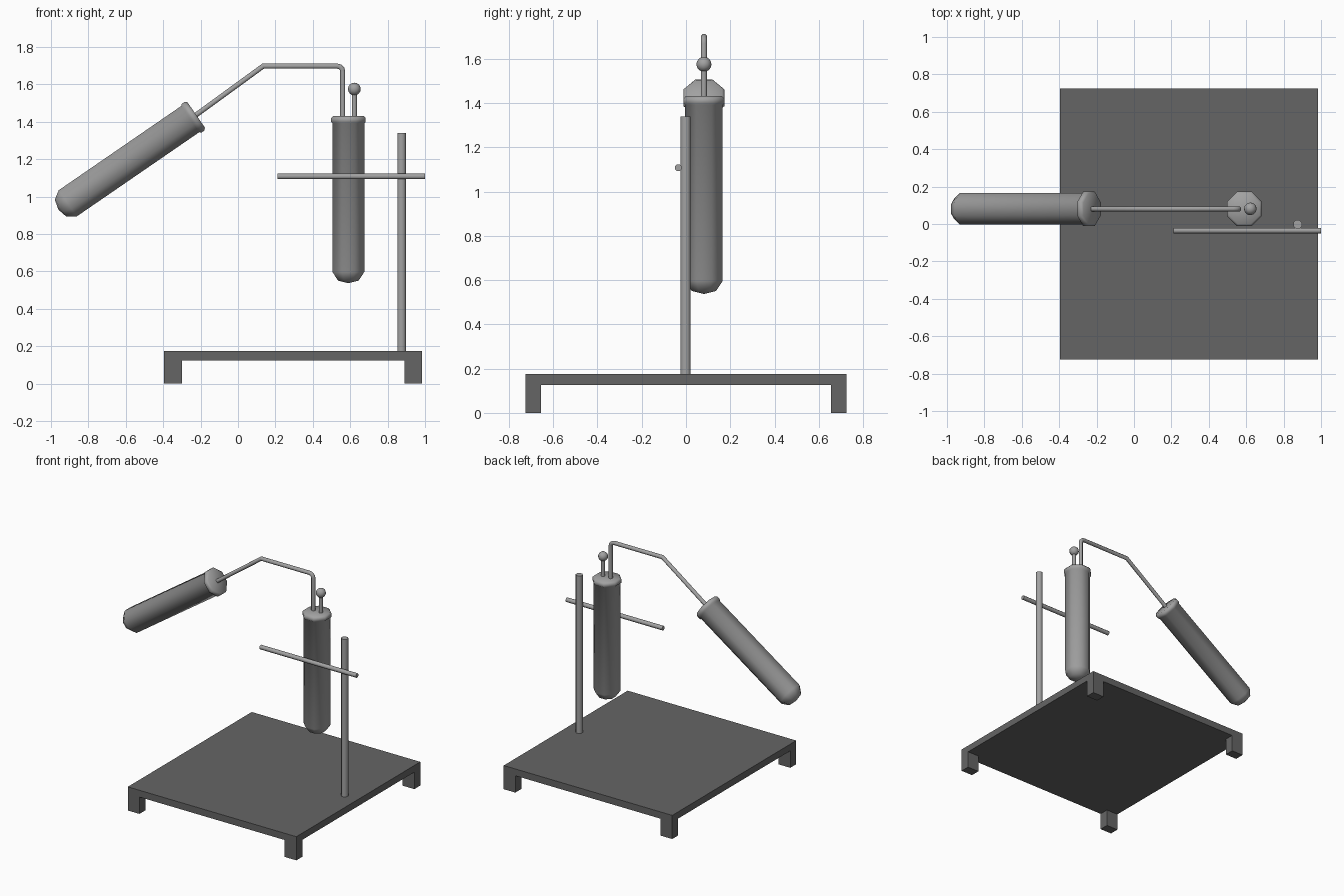
import bpy, bmesh, math
from mathutils import Matrix, Vector

cube = bpy.data.objects.get("Cube")
if cube:
    bpy.data.objects.remove(cube)


def material(name, value):
    m = bpy.data.materials.new(name)
    m.use_nodes = True
    colour = (value, value, value, 1)
    m.diffuse_color = colour
    m.node_tree.nodes["Principled BSDF"].inputs["Base Color"].default_value = colour
    return m


dark = material("dark grey", 0.13)
light = material("light grey", 0.36)
SIDES = 8


def finish(name, bm, mat, smooth=True):
    bmesh.ops.recalc_face_normals(bm, faces=bm.faces)
    mesh = bpy.data.meshes.new(name)
    bm.to_mesh(mesh)
    bm.free()
    mesh.materials.append(mat)
    ob = bpy.data.objects.new(name, mesh)
    bpy.context.collection.objects.link(ob)
    if smooth:
        bpy.ops.object.select_all(action="DESELECT")
        ob.select_set(True)
        bpy.context.view_layer.objects.active = ob
        bpy.ops.object.shade_smooth_by_angle(angle=math.radians(50))
    return ob


def box(name, low, high, mat):
    low, high = Vector(low), Vector(high)
    bm = bmesh.new()
    bmesh.ops.create_cube(bm, size=1)
    bmesh.ops.scale(bm, vec=high - low, verts=bm.verts)
    bmesh.ops.translate(bm, vec=(low + high) / 2, verts=bm.verts)
    return finish(name, bm, mat, False)


def sweep(name, path, radius, mat):
    """Round bar along a path lying in the xz plane, with mitred corners."""
    pts = [Vector(p) for p in path]
    side = Vector((0, 1, 0))
    bm = bmesh.new()
    rings = []
    for i, p in enumerate(pts):
        a = (p - pts[i - 1]).normalized() if i else (pts[1] - p).normalized()
        b = (pts[i + 1] - p).normalized() if i < len(pts) - 1 else a
        t = (a + b).normalized()
        across = t.cross(side) / t.dot(a)
        angles = [(k + 0.5) * math.tau / SIDES for k in range(SIDES)]
        rings.append([bm.verts.new(p + radius * (math.cos(g) * across + math.sin(g) * side))
                      for g in angles])
    for r, s in zip(rings, rings[1:]):
        for k in range(SIDES):
            n = (k + 1) % SIDES
            bm.faces.new((r[k], r[n], s[n], s[k]))
    bm.faces.new(rings[0])
    bm.faces.new(rings[-1])
    return finish(name, bm, mat)


def test_tube(name, bottom, tilt):
    """Eight-sided tube with rounded bottom, rolled lip and stopper."""
    profile = [(0, 0), (0.055, 0.014), (0.085, 0.06), (0.085, 0.855), (0.093, 0.862),
               (0.093, 0.882), (0.082, 0.894), (0, 0.894)]
    bm = bmesh.new()
    verts = [bm.verts.new((r / math.cos(math.pi / SIDES), 0, z)) for r, z in profile]
    edges = [bm.edges.new(pair) for pair in zip(verts, verts[1:])]
    bmesh.ops.spin(bm, geom=verts + edges, axis=(0, 0, 1), cent=(0, 0, 0),
                   angle=math.tau, steps=SIDES)
    bmesh.ops.remove_doubles(bm, verts=bm.verts, dist=0.0005)
    turn = Matrix.Rotation(math.pi / SIDES, 4, "Z")
    bm.transform(Matrix.Translation(bottom) @ Matrix.Rotation(tilt, 4, "Y") @ turn)
    return finish(name, bm, light)


# Base slab with four corner feet
X0, X1, Y = -0.395, 0.985, 0.725
box("base_slab", (X0, -Y, 0.125), (X1, Y, 0.175), dark)
for sx, x in (("right", X0), ("left", X1 - 0.095)):
    for sy, y in (("front", -Y), ("back", Y - 0.07)):
        box(f"{sy}_{sx}_foot", (x, y, 0), (x + 0.095, y + 0.07, 0.125), dark)

# Stand rod and cross bar
sweep("stand_rod", [(0.875, -0.002, 0.17), (0.875, -0.002, 1.34)], 0.025, light)
sweep("cross_bar", [(0.21, -0.035, 1.108), (1.0, -0.035, 1.108)], 0.016, light)

# Test tubes
TY = 0.081
test_tube("upright_tube", (0.59, TY, 0.537), 0)
test_tube("tilted_tube", (-0.96, TY, 0.93), math.radians(55.5))

# Bent delivery pipe with a rounded elbow
elbow = [(0.53 + 0.03 * math.sin(a), TY, 1.668 + 0.03 * math.cos(a))
         for a in (math.radians(d) for d in (0, 30, 60, 90))]
sweep("delivery_pipe", [(-0.24, TY, 1.425), (0.135, TY, 1.698)] + elbow
      + [(0.56, TY, 1.41)], 0.0145, light)

# Small knob on a stem
sweep("knob_stem", [(0.622, TY, 1.41), (0.622, TY, 1.57)], 0.0145, light)
bm = bmesh.new()
bmesh.ops.create_uvsphere(bm, u_segments=12, v_segments=8, radius=0.034)
bmesh.ops.translate(bm, vec=(0.622, TY, 1.575), verts=bm.verts)
finish("knob", bm, light)
